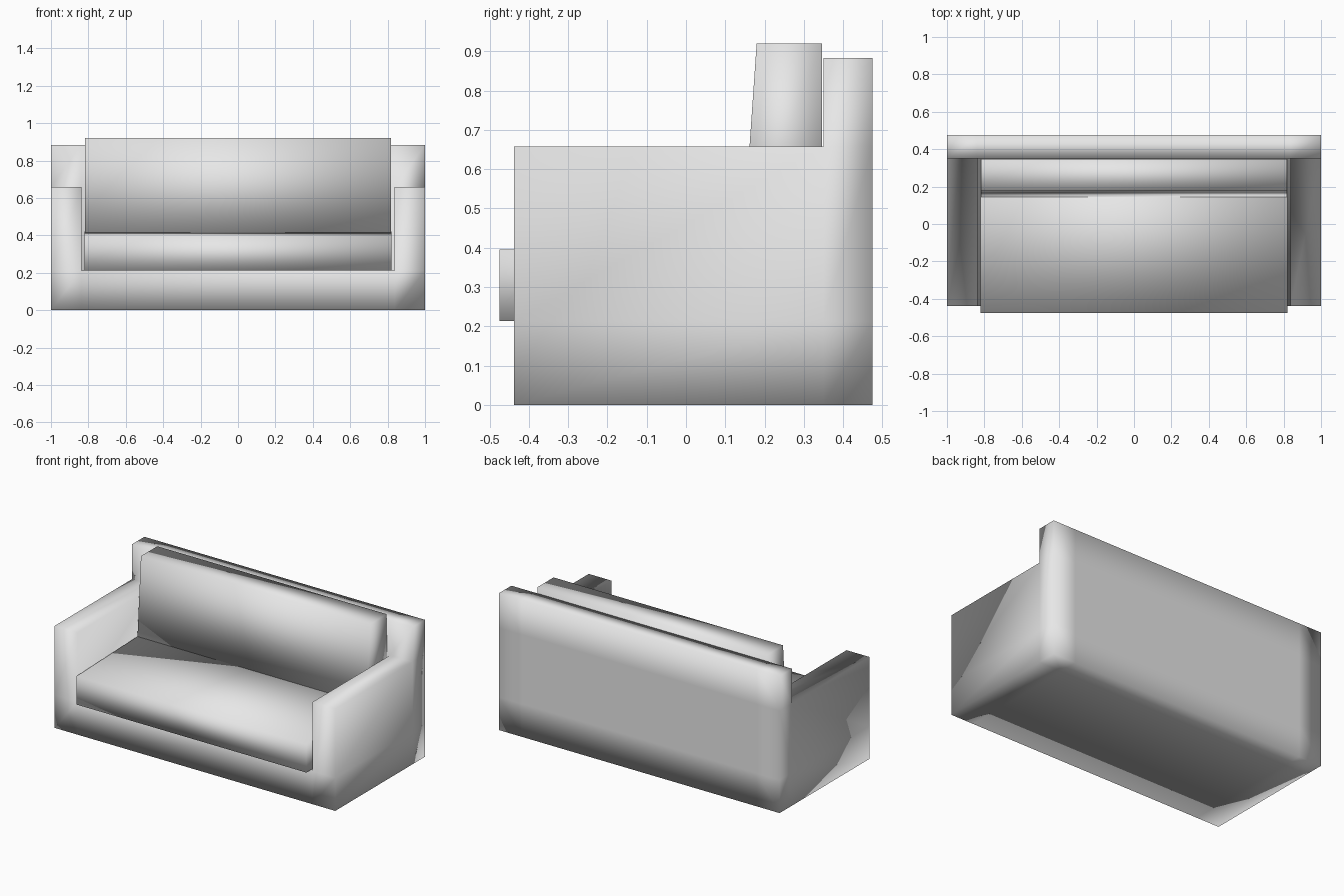
import bpy, bmesh

cube = bpy.data.objects.get("Cube")
if cube:
    bpy.data.objects.remove(cube, do_unlink=True)

# One upholstery colour
fabric = bpy.data.materials.new("light_grey_fabric")
fabric.use_nodes = True
fabric.diffuse_color = (0.8, 0.8, 0.8, 1)
fabric.node_tree.nodes["Principled BSDF"].inputs["Base Color"].default_value = (0.8, 0.8, 0.8, 1)


def finish(name, bm):
    """Turn a bmesh into a soft-shaded upholstered part."""
    bmesh.ops.remove_doubles(bm, verts=bm.verts, dist=0.0001)
    bmesh.ops.recalc_face_normals(bm, faces=bm.faces)
    mesh = bpy.data.meshes.new(name)
    bm.to_mesh(mesh)
    bm.free()
    mesh.materials.append(fabric)
    mesh.shade_smooth()
    obj = bpy.data.objects.new(name, mesh)
    bpy.context.collection.objects.link(obj)
    return obj


def cushion(name, half_width, profile):
    """Extrude a side profile of (y, z) points across the sofa."""
    bm = bmesh.new()
    face = bm.faces.new([bm.verts.new((-half_width, y, z)) for y, z in profile])
    out = bmesh.ops.extrude_face_region(bm, geom=[face])
    verts = [g for g in out["geom"] if isinstance(g, bmesh.types.BMVert)]
    bmesh.ops.translate(bm, verts=verts, vec=(2 * half_width, 0, 0))
    return finish(name, bm)


# Frame: base, arms and backrest as one shell over a coarse cell grid
cuts = [(-1, -0.838, 0.838, 1), (-0.438, 0.35, 0.475), (0, 0.212, 0.658, 0.883)]


def filled(cell):
    i, j, k = cell
    if not (0 <= i < 3 and 0 <= j < 2 and 0 <= k < 3):
        return False
    return k == 0 or j == 1 or (k == 1 and i != 1)


bm = bmesh.new()
for cell in [(i, j, k) for i in range(3) for j in range(2) for k in range(3)]:
    if not filled(cell):
        continue
    for axis in range(3):
        for side in (0, 1):
            neighbour = list(cell)
            neighbour[axis] += 2 * side - 1
            if filled(neighbour):
                continue
            # Add the wall between a solid cell and an empty one
            u, v = [a for a in range(3) if a != axis]
            corners = []
            for du, dv in ((0, 0), (1, 0), (1, 1), (0, 1)):
                index = list(cell)
                index[axis] += side
                index[u] += du
                index[v] += dv
                corners.append(bm.verts.new([cuts[a][index[a]] for a in range(3)]))
            bm.faces.new(corners)
finish("sofa_frame", bm)

# Loose cushions
cushion("seat_cushion", 0.82, [(-0.475, 0.213), (0.348, 0.213), (0.348, 0.42), (-0.475, 0.395)])
cushion("back_cushion", 0.818, [(0.145, 0.415), (0.348, 0.415), (0.346, 0.92), (0.18, 0.92)])
